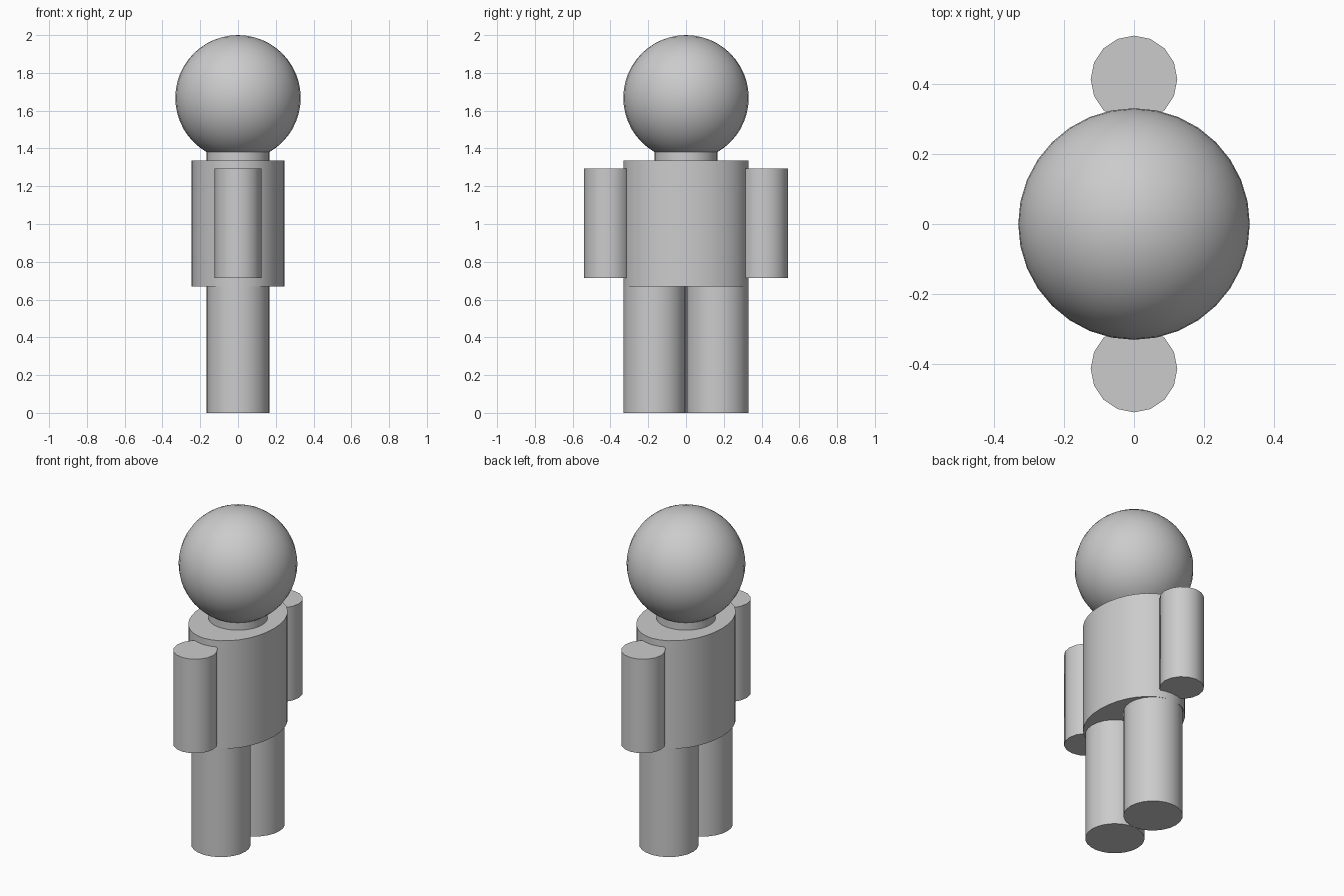
import bpy
import math

if "Cube" in bpy.data.objects:
    bpy.data.objects.remove(bpy.data.objects["Cube"])


def smooth(ob):
    bpy.ops.object.select_all(action='DESELECT')
    ob.select_set(True)
    bpy.context.view_layer.objects.active = ob
    bpy.ops.object.shade_smooth_by_angle(angle=math.radians(40))


def column(name, y, z0, z1, rx, ry, sides):
    """Upright capped cylinder with an elliptical section."""
    bpy.ops.mesh.primitive_cylinder_add(vertices=sides, radius=1, depth=1,
                                        location=(0, y, (z0 + z1) / 2))
    ob = bpy.context.object
    ob.name = name
    ob.scale = (rx, ry, z1 - z0)
    bpy.ops.object.transform_apply(location=False, rotation=False, scale=True)
    smooth(ob)
    return ob


# Head
bpy.ops.mesh.primitive_uv_sphere_add(segments=32, ring_count=24, radius=0.332,
                                     location=(0, 0, 1.668))
head = bpy.context.object
head.name = "head"
smooth(head)

# Neck, running up into the head
column("neck", 0, 1.33, 1.42, 0.166, 0.166, 32)

# Oval torso
column("torso", 0, 0.67, 1.335, 0.247, 0.332, 32)

# Arms and legs, one of each per side
for label, side in (("left", 1), ("right", -1)):
    column(label + "_arm", side * 0.415, 0.715, 1.295, 0.124, 0.125, 16)
    column(label + "_leg", side * 0.166, 0, 0.67, 0.166, 0.166, 24)
